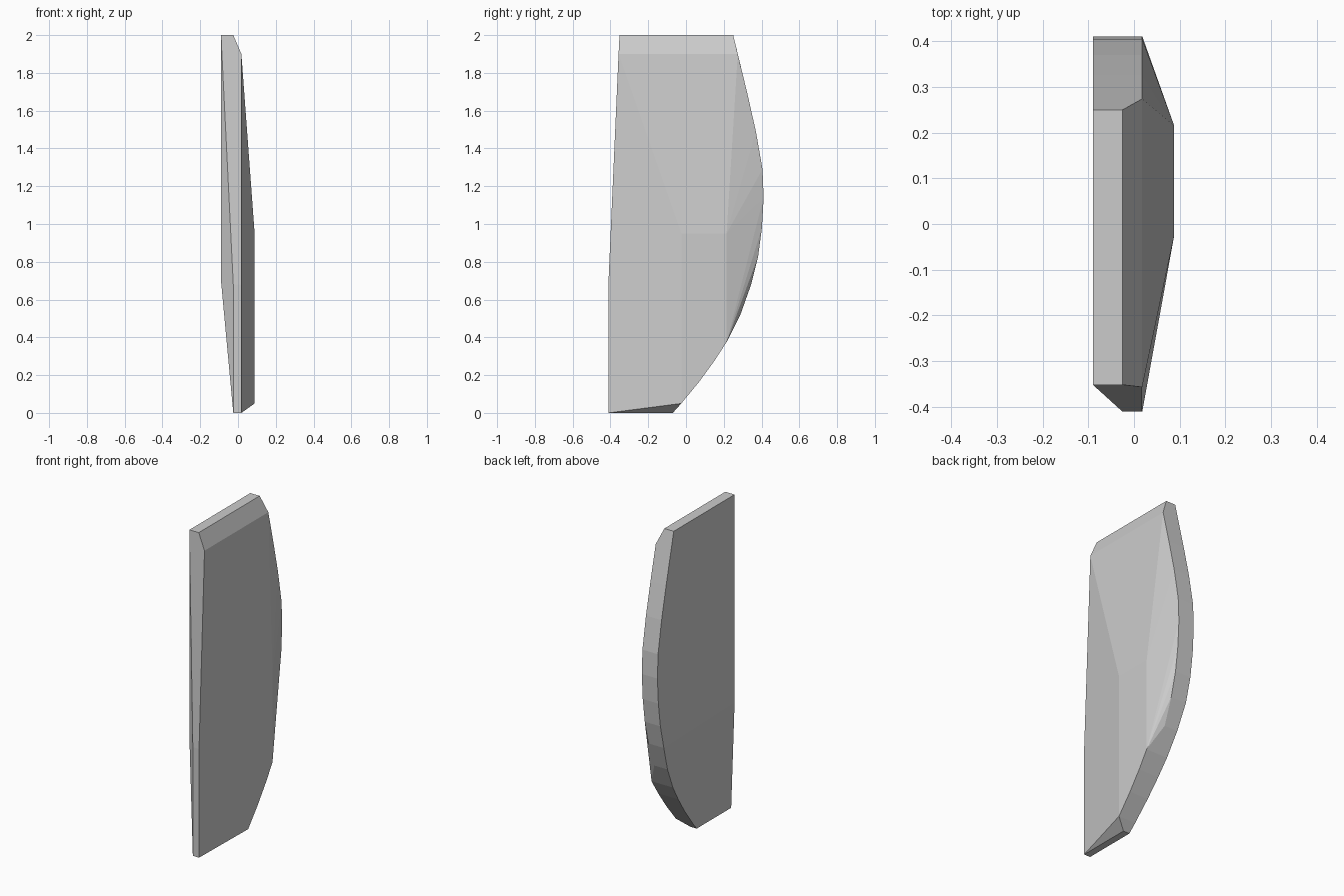
import bpy, bmesh

if "Cube" in bpy.data.objects:
    bpy.data.objects.remove(bpy.data.objects["Cube"])

# Back rim profile as (y, z), from top to bottom
RIM = [(0.25, 2.0), (0.274, 1.9), (0.325, 1.69), (0.37, 1.49), (0.405, 1.29),
       (0.411, 1.14), (0.402, 0.98), (0.382, 0.83), (0.345, 0.68), (0.288, 0.52),
       (0.215, 0.375), (0.15, 0.275), (0.07, 0.165), (-0.025, 0.05), (-0.07, 0.0)]
LEFT, EDGE, RIDGE, INNER = -0.09, 0.018, 0.088, -0.025


def left_x(z):
    """Left side is upright above 0.7 and tapers inwards below."""
    return LEFT if z >= 0.7 else INNER + (LEFT - INNER) * z / 0.7


def right_x(z):
    """Right side: bevelled top, flat edge, bulging lower rim."""
    if z >= 2.0:
        return INNER
    return RIDGE if 0.04 < z < 0.4 else EDGE


# Curved back rim
points = []
for y, z in RIM:
    points += [(left_x(z), y, z), (right_x(z), y, z)]
# Raised plateau on the right side
points += [(RIDGE, -0.025, 0.95), (RIDGE, 0.215, 0.95)]
# Straight front edge with its left chamfer
points += [(LEFT, -0.352, 2.0), (INNER, -0.352, 2.0), (EDGE, -0.357, 1.9),
           (LEFT, -0.352, 0.7), (INNER, -0.411, 0.68), (EDGE, -0.411, 0.68),
           (INNER, -0.411, 0.0), (EDGE, -0.411, 0.0)]

# Faceted convex panel
bm = bmesh.new()
for p in points:
    bm.verts.new(p)
hull = bmesh.ops.convex_hull(bm, input=bm.verts[:])
loose = [v for v in bm.verts if not v.link_faces]
bmesh.ops.delete(bm, geom=loose, context='VERTS')
bmesh.ops.dissolve_limit(bm, angle_limit=0.01, verts=bm.verts[:], edges=bm.edges[:])
bmesh.ops.recalc_face_normals(bm, faces=bm.faces[:])
mesh = bpy.data.meshes.new("panel")
bm.to_mesh(mesh)
bm.free()

grey = bpy.data.materials.new("light grey")
grey.diffuse_color = (0.6, 0.6, 0.6, 1.0)
grey.use_nodes = True
grey.node_tree.nodes["Principled BSDF"].inputs["Base Color"].default_value = grey.diffuse_color
mesh.materials.append(grey)
panel = bpy.data.objects.new("panel", mesh)
bpy.context.collection.objects.link(panel)
